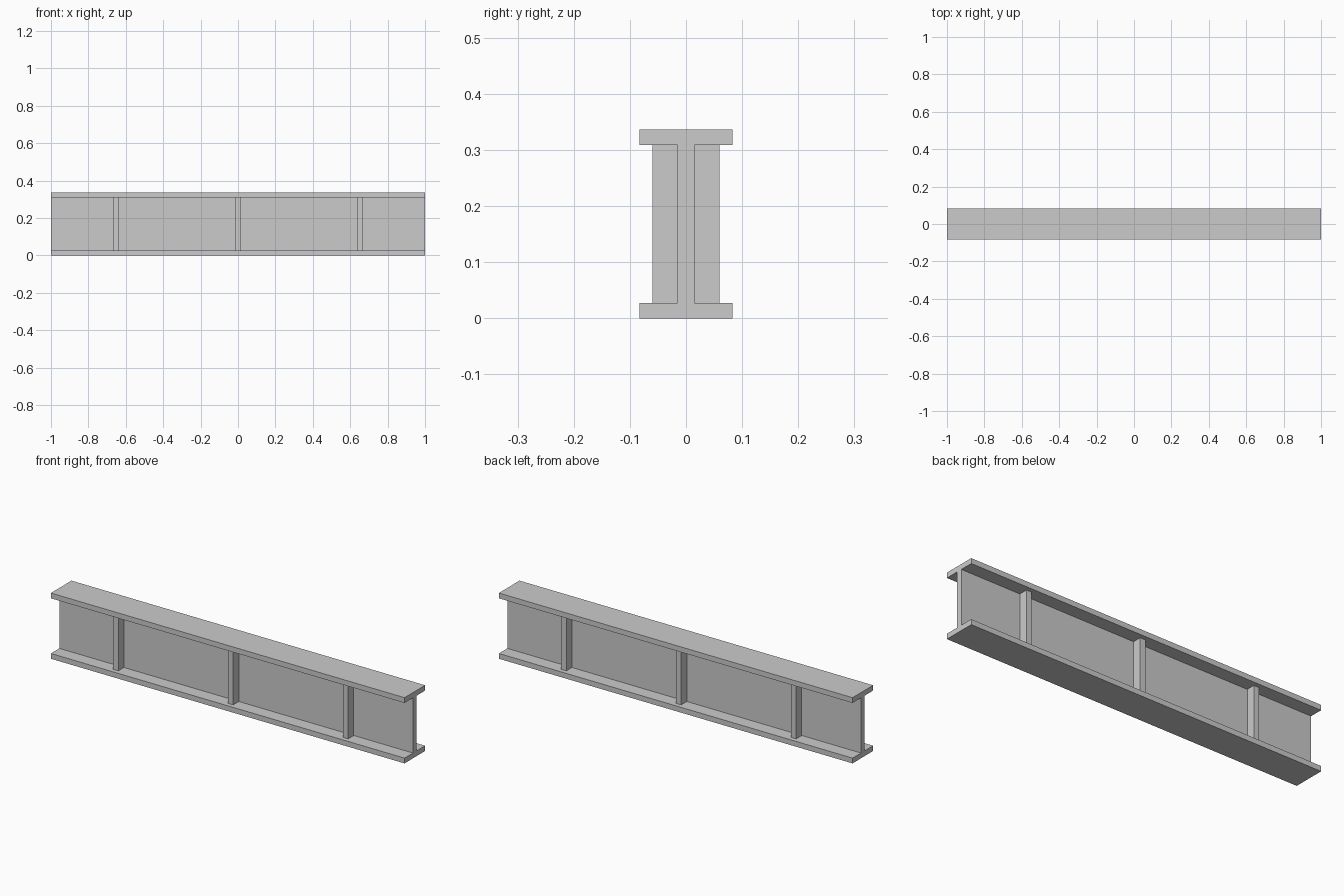
import bpy

if "Cube" in bpy.data.objects:
    bpy.data.objects.remove(bpy.data.objects["Cube"])

LENGTH, HEIGHT = 2.0, 0.336
FLANGE_W, FLANGE_T = 0.166, 0.027
WEB_T = 0.03
RIB_W, RIB_REACH = 0.03, 0.06


def box(name, lo, hi):
    size = [b - a for a, b in zip(lo, hi)]
    centre = [(a + b) / 2 for a, b in zip(lo, hi)]
    bpy.ops.mesh.primitive_cube_add(size=1, location=centre)
    ob = bpy.context.object
    ob.name = name
    ob.scale = size
    bpy.ops.object.transform_apply(location=True, rotation=False, scale=True)
    return ob


# I-section: flanges and web drawn as one profile, extruded along x
f, w, t, h = FLANGE_W / 2, WEB_T / 2, FLANGE_T, HEIGHT
half = [(f, 0), (f, t), (w, t), (w, h - t), (f, h - t), (f, h)]
profile = half + [(-y, z) for y, z in reversed(half)]
n = len(profile)
verts = [(x, y, z) for x in (-LENGTH / 2, LENGTH / 2) for y, z in profile]
faces = [tuple(reversed(range(n))), tuple(range(n, 2 * n))]
faces += [(i, (i + 1) % n, (i + 1) % n + n, i + n) for i in range(n)]
mesh = bpy.data.meshes.new("i_beam")
mesh.from_pydata(verts, [], faces)
mesh.update()
beam = bpy.data.objects.new("i_beam", mesh)
bpy.context.collection.objects.link(beam)

# Vertical stiffeners between the flanges, mirrored to both sides of the web
for label, x in (("left", -0.65), ("middle", 0.0), ("right", 0.65)):
    rib = box(f"{label}_stiffener",
              (x - RIB_W / 2, -RIB_REACH, t), (x + RIB_W / 2, -w, h - t))
    mirror = rib.modifiers.new("both_sides", "MIRROR")
    mirror.use_axis = (False, True, False)
    mirror.use_mirror_merge = False
    # origin on the beam axis so the mirror plane is y = 0
    offset = rib.location.copy()
    rib.data.transform(rib.matrix_basis)
    rib.location -= offset
